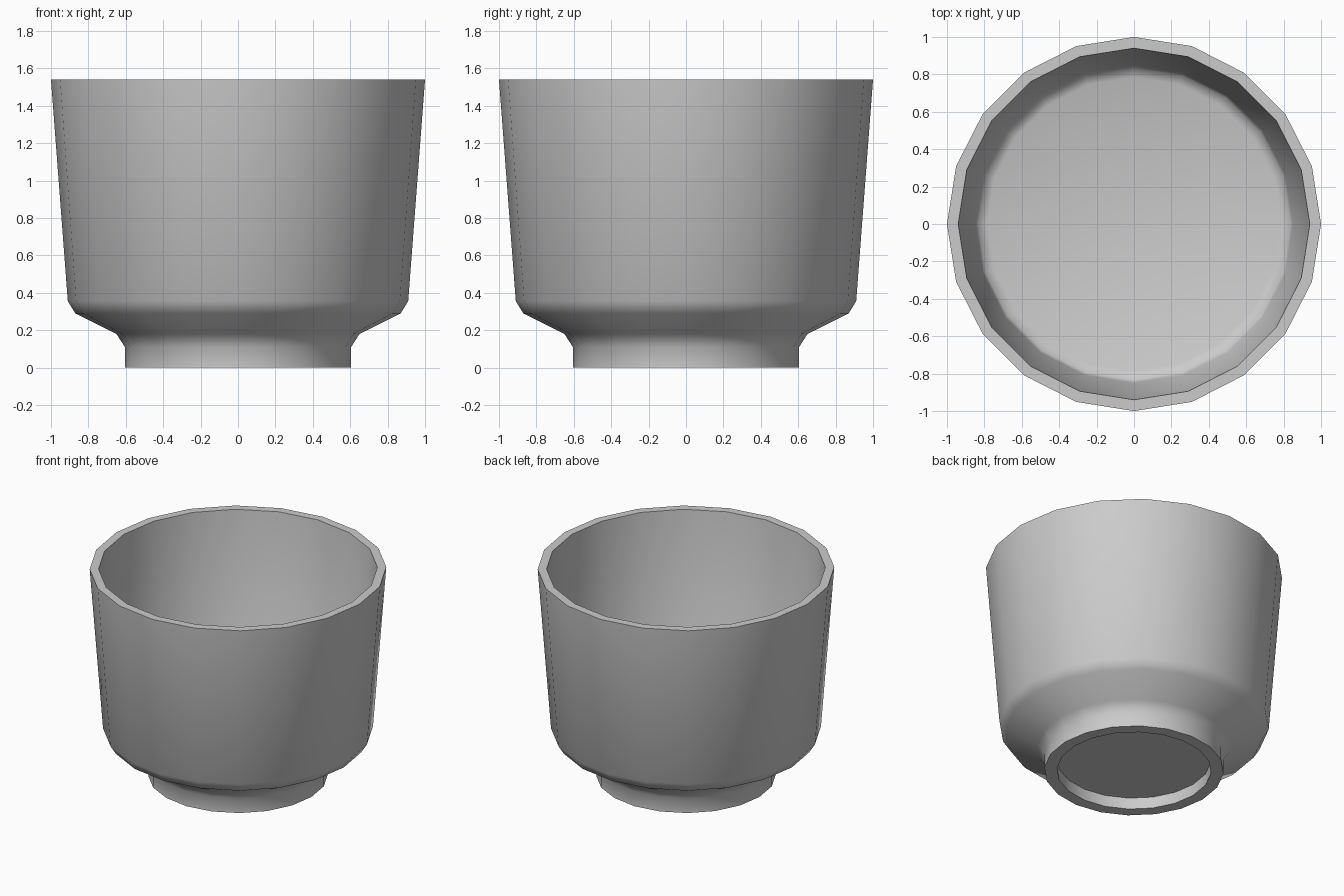
import bpy, bmesh, math

if "Cube" in bpy.data.objects:
    bpy.data.objects.remove(bpy.data.objects["Cube"])

SIDES = 20


def lathe(name, profile):
    """Revolve an (r, z) profile around z and cap both ends."""
    bm = bmesh.new()
    rings = []
    for r, z in profile:
        rings.append([bm.verts.new((r * math.cos(math.tau * i / SIDES),
                                    r * math.sin(math.tau * i / SIDES), z))
                      for i in range(SIDES)])
    for a, b in zip(rings, rings[1:]):
        for i in range(SIDES):
            j = (i + 1) % SIDES
            bm.faces.new((a[i], a[j], b[j], b[i]))
    bm.faces.new(rings[0])
    bm.faces.new(rings[-1])
    bmesh.ops.recalc_face_normals(bm, faces=bm.faces)
    mesh = bpy.data.meshes.new(name)
    bm.to_mesh(mesh)
    bm.free()
    obj = bpy.data.objects.new(name, mesh)
    bpy.context.collection.objects.link(obj)
    bpy.context.view_layer.objects.active = obj
    obj.select_set(True)
    bpy.ops.object.shade_smooth_by_angle(angle=math.radians(50))
    obj.select_set(False)
    return obj


# Footed cup: recessed underside, foot ring, flared wall, rim, inner wall, floor
lathe("cup", [
    (0.52, 0.085), (0.52, 0.0),
    (0.605, 0.0), (0.605, 0.11), (0.65, 0.18),
    (0.87, 0.29), (0.91, 0.355), (1.0, 1.54),
    (0.94, 1.54), (0.85, 0.365), (0.835, 0.33), (0.785, 0.31),
])
